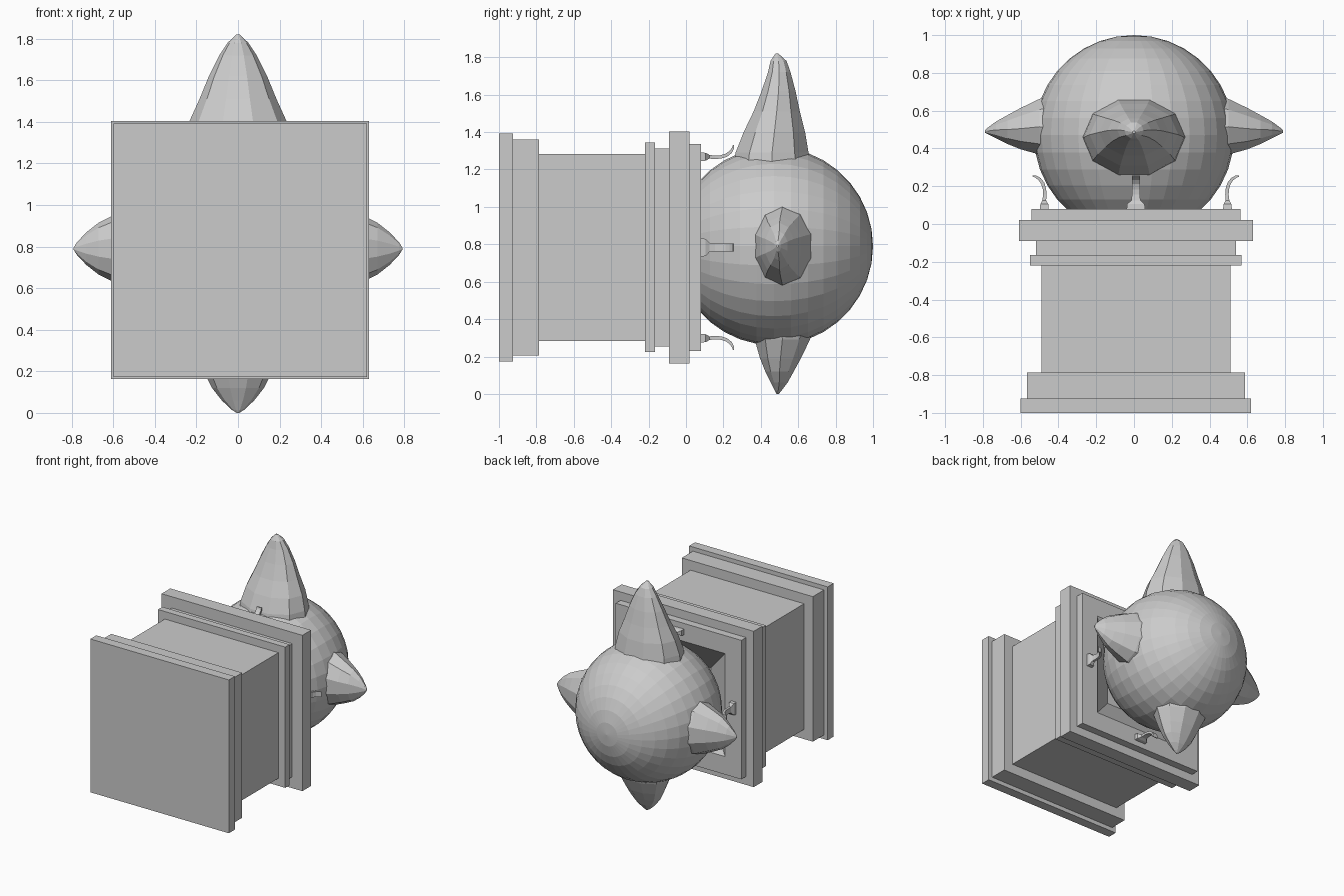
import bpy, bmesh
from math import sin, cos, pi
from mathutils import Vector, Matrix

if "Cube" in bpy.data.objects:
    bpy.data.objects.remove(bpy.data.objects["Cube"])


def loft(name, rings):
    """Skin a list of equal-length point rings and cap both ends."""
    bm = bmesh.new()
    vr = [[bm.verts.new(p) for p in r] for r in rings]
    n = len(vr[0])
    for a, b in zip(vr, vr[1:]):
        for i in range(n):
            j = (i + 1) % n
            bm.faces.new((a[i], a[j], b[j], b[i]))
    bm.faces.new(vr[0][::-1])
    bm.faces.new(vr[-1])
    bmesh.ops.recalc_face_normals(bm, faces=bm.faces[:])
    me = bpy.data.meshes.new(name)
    bm.to_mesh(me)
    bm.free()
    ob = bpy.data.objects.new(name, me)
    bpy.context.collection.objects.link(ob)
    return ob


def polar(c, a, r, t, y):
    """Point at radius r, sideways offset t, around the y axis through c."""
    return Vector((c[0] + r * cos(a) - t * sin(a), y, c[1] + r * sin(a) + t * cos(a)))


# stepped square pedestal, ending in a sloped recess that holds the ball
PC = (0.01, 0.783)
steps = [(0.61, -1.0, -0.925), (0.577, -0.925, -0.785), (0.50, -0.785, -0.22),
         (0.56, -0.22, -0.165), (0.53, -0.165, -0.09), (0.62, -0.09, 0.02),
         (0.553, 0.02, 0.08)]
profile = [(h, y) for h, y0, y1 in steps for y in (y0, y1)]
profile += [(0.41, 0.08), (0.16, -0.10)]
loft("pedestal", [[(PC[0] + sx * h, y, PC[1] + sz * h)
                   for sx, sz in ((-1, -1), (1, -1), (1, 1), (-1, 1))]
                  for h, y in profile])

# faceted ball with its poles along y
R, BC = 0.53, (0.0, 0.79)
bm = bmesh.new()
bmesh.ops.create_uvsphere(bm, u_segments=32, v_segments=18, radius=R)
bmesh.ops.rotate(bm, verts=bm.verts, matrix=Matrix.Rotation(pi / 2, 3, 'X'))
bmesh.ops.translate(bm, verts=bm.verts, vec=(BC[0], 0.47, BC[1]))
me = bpy.data.meshes.new("ball")
bm.to_mesh(me)
bm.free()
bpy.context.collection.objects.link(bpy.data.objects.new("ball", me))


# spikes: stations of (radius, half width, lowest y, highest y)
def spike(name, angle, stations):
    rings = []
    for r, w, y0, y1 in stations:
        ym, h = (y0 + y1) / 2, (y1 - y0) / 2
        rings.append([polar(BC, angle, r, w * cos(k * pi / 5), ym + h * sin(k * pi / 5))
                      for k in range(10)])
    loft(name, rings)


small = [(0.40, 0.23, 0.31, 0.71), (0.50, 0.205, 0.36, 0.67), (0.60, 0.16, 0.39, 0.62),
         (0.67, 0.125, 0.42, 0.58), (0.73, 0.078, 0.452, 0.545), (0.775, 0.03, 0.475, 0.51),
         (0.79, 0.006, 0.484, 0.496)]
tall = [(0.38, 0.28, 0.23, 0.69), (0.50, 0.265, 0.255, 0.665), (0.61, 0.235, 0.30, 0.645),
        (0.72, 0.185, 0.355, 0.615), (0.83, 0.14, 0.40, 0.59), (0.93, 0.09, 0.435, 0.562),
        (0.99, 0.05, 0.45, 0.54), (1.03, 0.008, 0.478, 0.494)]
for name, k, st in (("right_spike", 0, small), ("top_spike", 1, tall),
                    ("left_spike", 2, small), ("bottom_spike", 3, small)):
    spike(name, k * pi / 2, st)

# outward-curling claws on the pedestal rim: (radius, y, half thickness, half width)
claw = [(0.485, 0.07, 0.024, 0.05), (0.485, 0.105, 0.021, 0.046), (0.485, 0.125, 0.010, 0.024),
        (0.482, 0.155, 0.009, 0.021), (0.484, 0.185, 0.009, 0.021), (0.493, 0.215, 0.009, 0.021),
        (0.510, 0.238, 0.008, 0.021), (0.532, 0.252, 0.006, 0.021), (0.547, 0.254, 0.003, 0.021)]
for k, side in enumerate(("right", "top", "left", "bottom")):
    rings = []
    for i, (r, y, h, w) in enumerate(claw):
        p, q = claw[max(i - 1, 0)], claw[min(i + 1, len(claw) - 1)]
        d = Vector((q[0] - p[0], q[1] - p[1])).normalized()
        nr, ny = d.y * h, -d.x * h
        rings.append([polar(PC, k * pi / 2, r + s * nr, t * w, y + s * ny)
                      for s, t in ((-1, -1), (1, -1), (1, 1), (-1, 1))])
    loft(side + "_claw", rings)
